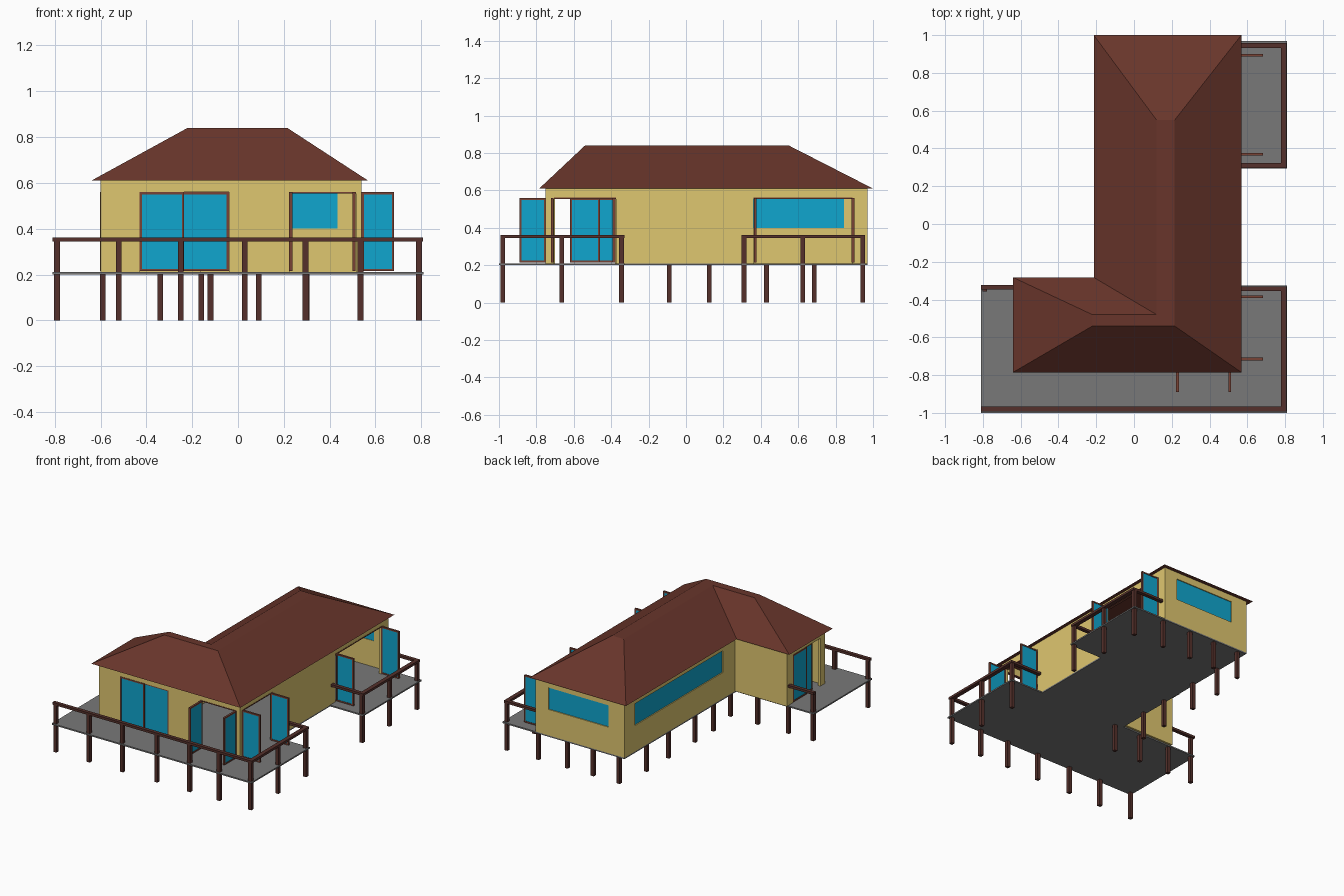
import bpy, bmesh

if "Cube" in bpy.data.objects:
    bpy.data.objects.remove(bpy.data.objects["Cube"])


def mat(name, r, g, b):
    m = bpy.data.materials.new(name)
    m.diffuse_color = (r, g, b, 1)
    m.use_nodes = True
    m.node_tree.nodes["Principled BSDF"].inputs["Base Color"].default_value = m.diffuse_color
    return m


ROOF = mat("roof_brown", 0.14, 0.036, 0.024)
TIMBER = mat("timber_brown", 0.09, 0.03, 0.024)
FRAME = mat("frame_brown", 0.19, 0.055, 0.035)
WALL = mat("wall_yellow", 0.74, 0.57, 0.16)
GLASS = mat("glass_blue", 0.005, 0.38, 0.62)
DECK = mat("deck_grey", 0.19, 0.19, 0.19)


def finish(name, bm, material):
    bmesh.ops.recalc_face_normals(bm, faces=bm.faces)
    me = bpy.data.meshes.new(name)
    bm.to_mesh(me)
    bm.free()
    me.materials.append(material)
    ob = bpy.data.objects.new(name, me)
    bpy.context.collection.objects.link(ob)
    return ob


def boxes(name, material, items):
    """One object made of boxes, each (x0, x1, y0, y1, z0, z1)."""
    bm = bmesh.new()
    for x0, x1, y0, y1, z0, z1 in items:
        vs = bmesh.ops.create_cube(bm, size=1)["verts"]
        bmesh.ops.scale(bm, vec=(x1 - x0, y1 - y0, z1 - z0), verts=vs)
        bmesh.ops.translate(bm, vec=((x0 + x1) / 2, (y0 + y1) / 2, (z0 + z1) / 2), verts=vs)
    return finish(name, bm, material)


def loft(name, material, low, z0, high, z1):
    """Closed solid between two matching outlines."""
    bm = bmesh.new()
    a = [bm.verts.new((x, y, z0)) for x, y in low]
    b = [bm.verts.new((x, y, z1)) for x, y in high]
    n = len(a)
    for i in range(n):
        j = (i + 1) % n
        bm.faces.new((a[i], a[j], b[j], b[i]))
    bm.faces.new(a)
    bm.faces.new(b)
    return finish(name, bm, material)


def span(axis, u0, u1, v0, v1, z0, z1):
    """Box running u along the axis and v across it."""
    return (u0, u1, v0, v1, z0, z1) if axis == "x" else (v0, v1, u0, u1, z0, z1)


FLOOR, HEAD, SILL, EAVE = 0.21, 0.56, 0.40, 0.61


def wall(name, axis, u0, u1, v0, v1, holes=()):
    parts, u = [], u0
    for h0, h1, z0 in sorted(holes):
        parts.append(span(axis, u, h0, v0, v1, FLOOR, EAVE))
        parts.append(span(axis, h0, h1, v0, v1, HEAD, EAVE))
        if z0 > FLOOR:
            parts.append(span(axis, h0, h1, v0, v1, FLOOR, z0))
        u = h1
    parts.append(span(axis, u, u1, v0, v1, FLOOR, EAVE))
    boxes(name, WALL, parts)


def panel(name, axis, u0, u1, v, half=0.007, f=0.01):
    """Glazed door leaf: timber frame and a thinner pane."""
    b, t = FLOOR + 0.005, HEAD
    boxes(name + "_frame", FRAME, [
        span(axis, u0, u0 + f, v - half, v + half, b, t),
        span(axis, u1 - f, u1, v - half, v + half, b, t),
        span(axis, u0 + f, u1 - f, v - half, v + half, b, b + f),
        span(axis, u0 + f, u1 - f, v - half, v + half, t - f, t)])
    boxes(name + "_glass", GLASS, [
        span(axis, u0 + f, u1 - f, v - half * .6, v + half * .6, b + f, t - f)])


# Hipped L-shaped roof with a narrow flat ridge
loft("roof", ROOF,
     [(.568, -.785), (.568, 1), (-.213, 1), (-.213, -.283), (-.64, -.283), (-.64, -.785)], EAVE,
     [(.215, -.54), (.215, .55), (.12, .55), (.12, -.48), (-.22, -.48), (-.22, -.54)], 0.84)

# Floor and decks in one slab
slab = [(-.81, -1), (.81, -1), (.81, -.325), (.54, -.325), (.54, .295), (.81, .295),
        (.81, .97), (-.18, .97), (-.18, -.325), (-.81, -.325)]
loft("deck", DECK, slab, 0.2, slab, FLOOR)

# Walls with door and window openings
T = 0.018
wall("front_wall", "x", -.6, .54, -.75, -.75 + T, [(-.43, -.04, FLOOR), (.225, .515, FLOOR)])
wall("right_wall", "y", -.75 + T, .97 - T, .54 - T, .54, [(-.705, -.375, FLOOR), (.36, .89, FLOOR)])
wall("back_wall", "x", -.18, .54, .97 - T, .97, [(-.05, .435, SILL)])
wall("left_wall", "y", -.31, .97 - T, -.18, -.18 + T, [(-.17, .845, SILL)])
wall("wing_back_wall", "x", -.6, -.18 + T, -.31 - T, -.31)
wall("wing_left_wall", "y", -.75 + T, -.31 - T, -.6, -.6 + T, [(-.7, -.38, FLOOR)])

# Windows
boxes("back_window", GLASS, [(-.05, .435, .955, .963, SILL, HEAD)])
boxes("left_window", GLASS, [(-.173, -.165, -.17, .845, SILL, HEAD)])

# Sliding doors
panel("front_slider_left", "x", -.43, -.235, -.746)
panel("front_slider_right", "x", -.25, -.04, -.736)
panel("wing_slider_a", "y", -.54, -.38, -.596)
panel("wing_slider_b", "y", -.62, -.46, -.586)

# Hinged leaves standing open
for i, x in enumerate((.23, .507)):
    panel(f"front_door_{i}", "y", -.89, -.75, x)
for i, y in enumerate((-.715, -.385, .37, .893)):
    panel(f"right_door_{i}", "x", .54, .682, y)

# Door linings
boxes("door_linings", FRAME, [
    (.225, .515, -.752, -.732, HEAD - .006, HEAD + .001),
    (.522, .542, -.705, -.375, HEAD - .006, HEAD + .001),
    (.522, .542, .36, .89, HEAD - .006, HEAD + .001)])

# Posts: tall ones carry the rails, short ones stop under the floor
R, RAIL = 0.0125, 0.345
front_x = (-.79, -.52, -.25, .03, .295, .535, .79)
tall = [(x, -.98) for x in front_x]
tall += [(.79, y) for y in (-.665, -.345, .31, .625, .945)] + [(-.79, -.345)]
short = [(x, .945) for x in (.535, .3, .09, -.12)]
short += [(-.16, y) for y in (.685, .43, .125, -.09)]
short += [(x, -.345) for x in (-.59, -.34, -.12)]
boxes("rail_posts", TIMBER, [(x - R, x + R, y - R, y + R, 0, RAIL) for x, y in tall])
boxes("floor_posts", TIMBER, [(x - R, x + R, y - R, y + R, 0, 0.2) for x, y in short])

# Handrails; the left end of the deck stays open
rails = [(-.81, .807, -.993, -.967), (.777, .807, -.967, -.33), (.777, .807, .297, .958)]
rails += [(.545, .777, y - .013, y + .013) for y in (-.343, .31, .945)]
rails += [(-.81, -.6, -.348, -.322)]
boxes("handrails", TIMBER, [(*r, RAIL, 0.362) for r in rails])
